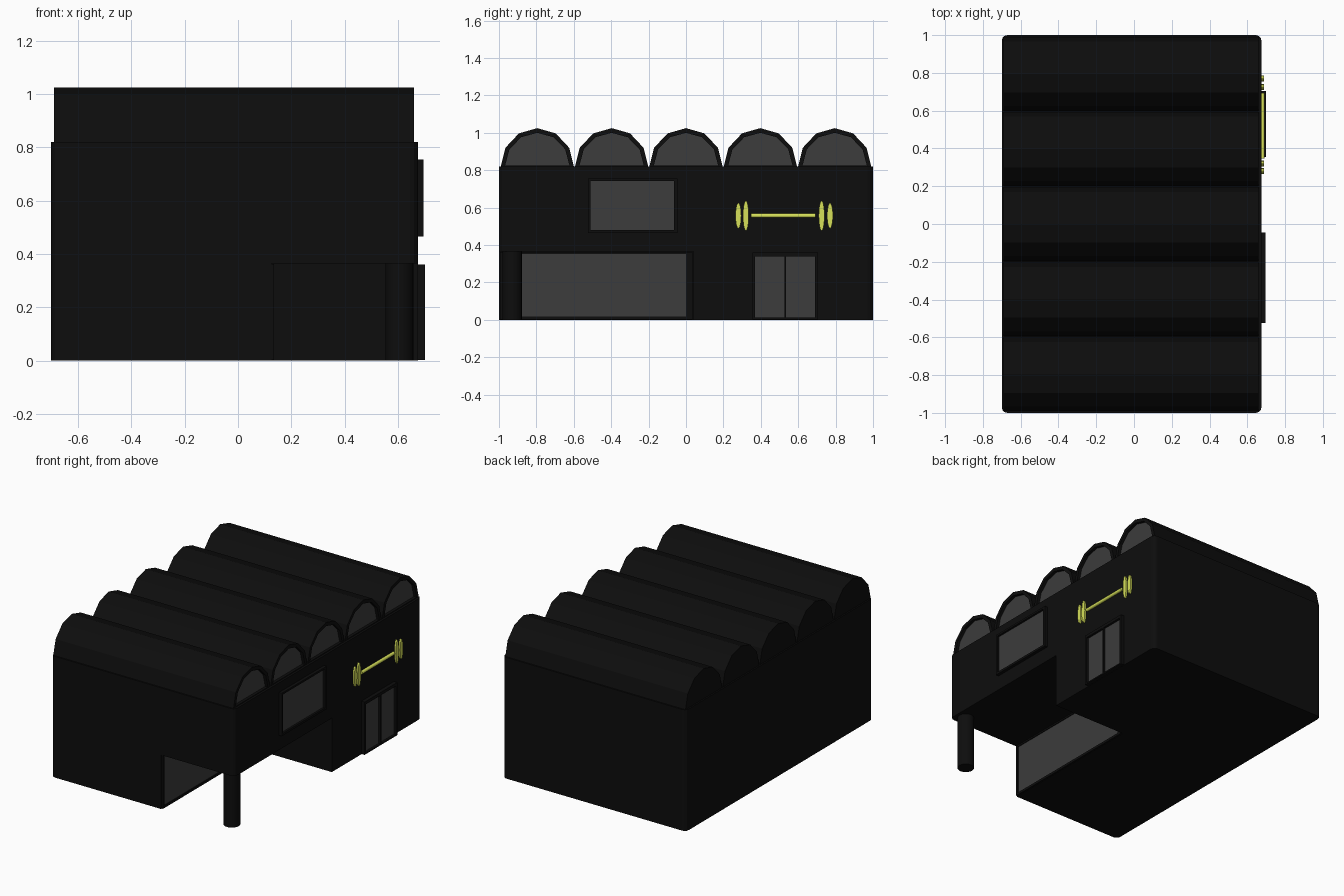
import bpy, bmesh, math

if "Cube" in bpy.data.objects:
    bpy.data.objects.remove(bpy.data.objects["Cube"])


def material(name, color):
    m = bpy.data.materials.new(name)
    m.diffuse_color = (*color, 1)
    m.use_nodes = True
    m.node_tree.nodes["Principled BSDF"].inputs["Base Color"].default_value = m.diffuse_color
    return m


BLACK = material("black_wall", (0.004, 0.004, 0.004))
GLASS = material("grey_glass", (0.045, 0.045, 0.045))
YELLOW = material("yellow_sign", (0.68, 0.75, 0.1))


def finish(name, bm, mats):
    bmesh.ops.recalc_face_normals(bm, faces=bm.faces)
    me = bpy.data.meshes.new(name)
    bm.to_mesh(me)
    bm.free()
    ob = bpy.data.objects.new(name, me)
    bpy.context.collection.objects.link(ob)
    for m in mats:
        me.materials.append(m)
    return ob


def box(name, lo, hi, bevel=0):
    bm = bmesh.new()
    bmesh.ops.create_cube(bm, size=1)
    for v in bm.verts:
        v.co = [(a + b) / 2 + c * (b - a) for a, b, c in zip(lo, hi, v.co)]
    if bevel:
        upright = [e for e in bm.edges
                   if abs(e.verts[0].co.z - e.verts[1].co.z) > 0.01]
        bmesh.ops.bevel(bm, geom=upright, offset=bevel, segments=3,
                        profile=0.5, affect='EDGES')
    return finish(name, bm, [BLACK])


def glazed(name, outer, inner, x_back, x_front, x_glass):
    """Solid extruded along x from a y-z outline, with a recessed glass end."""
    bm = bmesh.new()
    rings = [[bm.verts.new((x, y, z)) for y, z in pts] for x, pts in
             ((x_back, outer), (x_front, outer), (x_front, inner), (x_glass, inner))]
    n = len(outer)
    for a, b in zip(rings, rings[1:]):
        for i in range(n):
            j = (i + 1) % n
            bm.faces.new((a[i], a[j], b[j], b[i]))
    bm.faces.new(rings[0])
    bm.faces.new(rings[-1]).material_index = 1
    return finish(name, bm, [BLACK, GLASS])


def rect(y0, y1, z0, z1):
    return [(y0, z0), (y1, z0), (y1, z1), (y0, z1)]


def arch(yc, z0, ry, rz):
    return [(yc + ry * math.cos(math.pi * i / 6), z0 + rz * math.sin(math.pi * i / 6))
            for i in range(7)]


def cylinder(name, loc, radius, depth, rot, mat, sides=24, scale=(1, 1, 1)):
    bpy.ops.mesh.primitive_cylinder_add(vertices=sides, radius=radius, depth=depth,
                                        location=loc, rotation=rot)
    ob = bpy.context.object
    ob.name = name
    ob.scale = scale
    ob.data.materials.append(mat)
    bpy.ops.object.shade_smooth_by_angle()
    return ob


# main hall with the entrance corner cut away
hall = box("hall", (-0.70, -1, 0), (0.675, 1, 0.82), 0.03)
cutter = box("porch_cutter", (0.125, -1.2, -0.2), (0.9, 0.04, 0.365))
cutter.hide_render = True
cut = hall.modifiers.new("porch", 'BOOLEAN')
cut.operation = 'DIFFERENCE'
cut.object = cutter
cut.solver = 'EXACT'
bpy.context.view_layer.objects.active = hall
bpy.ops.object.modifier_apply(modifier="porch")
bpy.data.objects.remove(cutter)

# five barrel vaults with glazed ends
for i in range(5):
    yc = -0.795 + i * 0.3975
    glazed(f"roof_vault_{i + 1}", arch(yc, 0.815, 0.197, 0.21),
           arch(yc, 0.825, 0.172, 0.175), -0.69, 0.66, 0.64)

# porch column and shop window
cylinder("porch_column", (0.605, -0.93, 0.184), 0.052, 0.368, (0, 0, 0), BLACK)
glazed("porch_window", rect(-0.995, 0.035, 0.002, 0.362),
       rect(-0.98, 0.0, 0.018, 0.352), 0.12, 0.135, 0.129)

# upper window and double door
glazed("upper_window", rect(-0.525, -0.045, 0.465, 0.755),
       rect(-0.51, -0.065, 0.48, 0.742), 0.66, 0.696, 0.682)
glazed("door_left", rect(0.355, 0.53, 0.003, 0.36),
       rect(0.37, 0.526, 0.012, 0.34), 0.66, 0.70, 0.685)
glazed("door_right", rect(0.53, 0.705, 0.003, 0.36),
       rect(0.534, 0.69, 0.012, 0.34), 0.66, 0.70, 0.685)

# barbell ornament on the facade
cylinder("barbell_bar", (0.68, 0.52, 0.557), 0.011, 0.345, (math.pi / 2, 0, 0), YELLOW, 16)
for y, h in ((0.28, 0.068), (0.32, 0.08), (0.725, 0.08), (0.77, 0.068)):
    cylinder("barbell_plate", (0.677, y, 0.557), 1, 0.02, (0, math.pi / 2, 0), YELLOW, 24,
             (h, 0.0155, 1))
